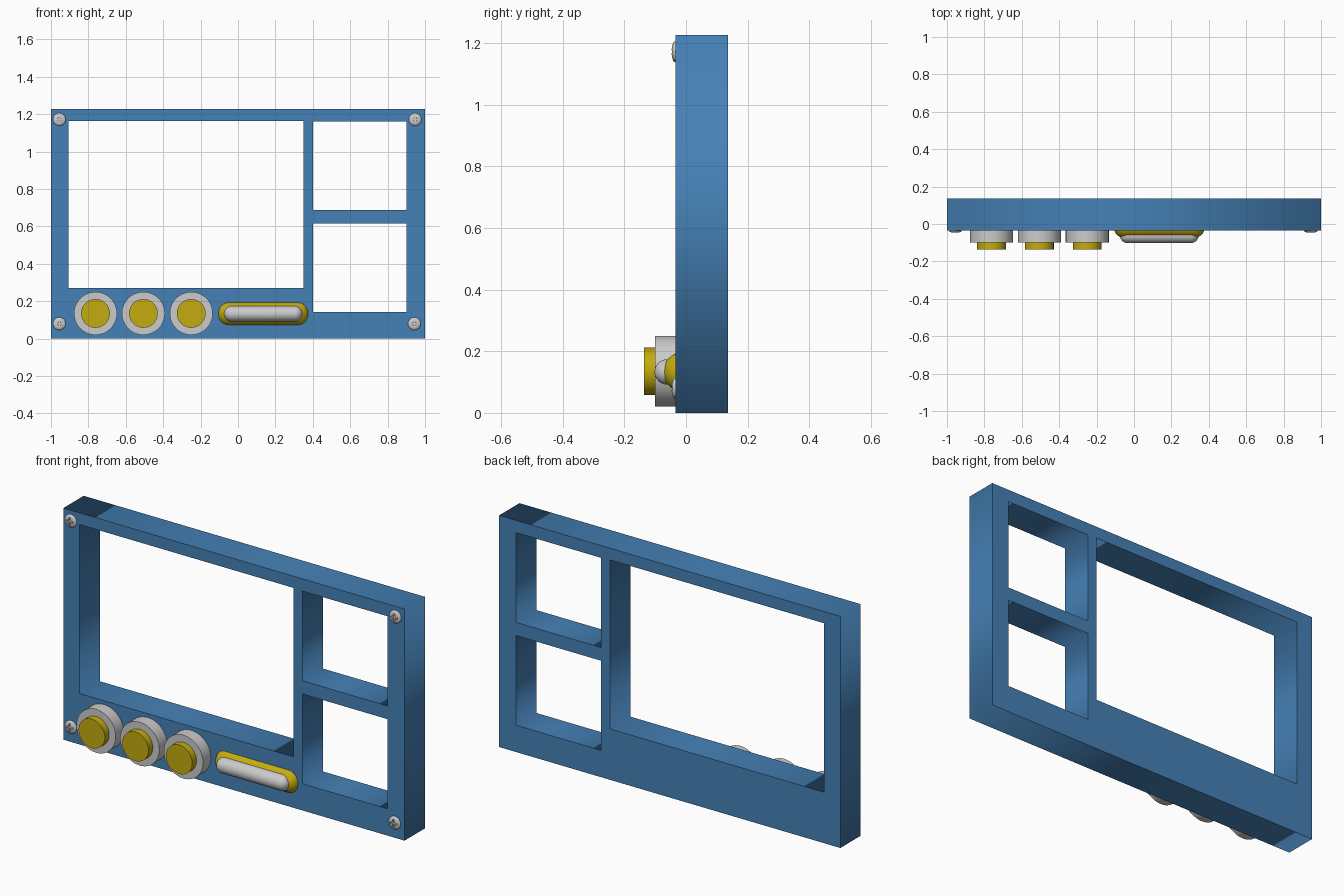
import bpy, bmesh, math
from mathutils import Matrix

if "Cube" in bpy.data.objects:
    bpy.data.objects.remove(bpy.data.objects["Cube"])

def material(name, rgb):
    m = bpy.data.materials.new(name)
    m.diffuse_color = (*rgb, 1)
    m.use_nodes = True
    m.node_tree.nodes["Principled BSDF"].inputs["Base Color"].default_value = m.diffuse_color
    return m

BLUE = material("blue", (0.06, 0.22, 0.47))
YELLOW = material("yellow", (0.55, 0.41, 0.005))
TO_FRONT = Matrix.Rotation(math.radians(90), 4, 'X')   # local z -> -y
TO_SIDE = Matrix.Rotation(math.radians(90), 4, 'Y')    # local z -> +x

def finish(name, bm, mat=None):
    bmesh.ops.recalc_face_normals(bm, faces=bm.faces)
    me = bpy.data.meshes.new(name)
    bm.to_mesh(me)
    bm.free()
    ob = bpy.data.objects.new(name, me)
    bpy.context.collection.objects.link(ob)
    if mat:
        me.materials.append(mat)
    return ob

def smooth(ob):
    bpy.ops.object.select_all(action='DESELECT')
    ob.select_set(True)
    bpy.context.view_layer.objects.active = ob
    bpy.ops.object.shade_smooth_by_angle(angle=math.radians(35))

def lathe(name, profile, loc, turn, mat=None, steps=48):
    """Spin (radius, height) points into a closed solid."""
    bm = bmesh.new()
    vs = [bm.verts.new((r, 0, h)) for r, h in profile]
    es = [bm.edges.new(p) for p in zip(vs, vs[1:])]
    bmesh.ops.spin(bm, geom=vs + es, cent=(0, 0, 0), axis=(0, 0, 1),
                   angle=2 * math.pi, steps=steps)
    bmesh.ops.remove_doubles(bm, verts=bm.verts, dist=1e-5)
    bm.transform(Matrix.Translation(loc) @ turn)
    ob = finish(name, bm, mat)
    smooth(ob)
    return ob

def rounded_bar(name, x0, x1, y, z, r, corner, mat=None):
    """Round bar along x with rounded ends."""
    half = (x1 - x0) / 2
    arc = [(r - corner + corner * math.cos(a), half - corner + corner * math.sin(a))
           for a in (math.radians(90 * i / 10) for i in range(11))]
    profile = [(0, -half)] + [(q, -h) for q, h in reversed(arc)] + arc + [(0, half)]
    return lathe(name, profile, ((x0 + x1) / 2, y, z), TO_SIDE, mat)

# Frame with three window openings, cut from one extruded outline
cu = bpy.data.curves.new("frame", 'CURVE')
cu.dimensions = '2D'
cu.fill_mode = 'BOTH'
cu.extrude = 0.085
for x0, x1, z0, z1 in ((-1, 1, 0, 1.227), (-0.905, 0.35, 0.27, 1.165),
                       (0.402, 0.90, 0.687, 1.162), (0.402, 0.90, 0.142, 0.617)):
    s = cu.splines.new('POLY')
    s.points.add(3)
    for p, (x, z) in zip(s.points, ((x0, z0), (x1, z0), (x1, z1), (x0, z1))):
        p.co = (x, z, 0, 1)
    s.use_cyclic_u = True
frame = bpy.data.objects.new("frame", cu)
bpy.context.collection.objects.link(frame)
frame.rotation_euler.x = math.radians(90)
frame.location.y = 0.051
cu.materials.append(BLUE)
bpy.context.view_layer.objects.active = frame
frame.select_set(True)
bpy.ops.object.convert(target='MESH')

# Round buttons: grey collar and yellow cap
for i, x in enumerate((-0.762, -0.506, -0.25), 1):
    lathe(f"button_collar_{i}", [(0, 0), (0.115, 0), (0.115, 0.068), (0, 0.068)],
          (x, -0.032, 0.135), TO_FRONT)
    lathe(f"button_cap_{i}", [(0, 0), (0.077, 0), (0.077, 0.056), (0, 0.056)],
          (x, -0.08, 0.135), TO_FRONT, YELLOW)

# Long rounded bar button
rounded_bar("bar_base", -0.107, 0.377, -0.010, 0.133, 0.064, 0.055, YELLOW)
rounded_bar("bar_cap", -0.075, 0.345, -0.061, 0.133, 0.041, 0.041)

# Corner screws: domed heads with a cross recess
dome = [(0, 0), (0.034, 0)] + [(0.034 * math.cos(a), 0.014 + 0.011 * math.sin(a))
        for a in (math.radians(90 * i / 6) for i in range(6))] + [(0, 0.025)]
a, b = 0.005, 0.02
cross = [(a, a), (a, b), (-a, b), (-a, a), (-b, a), (-b, -a),
         (-a, -a), (-a, -b), (a, -b), (a, -a), (b, -a), (b, a)]
for i, (x, z) in enumerate(((-0.955, 1.172), (0.947, 1.172),
                            (-0.955, 0.08), (0.943, 0.08)), 1):
    screw = lathe(f"screw_{i}", dome, (x, -0.022, z), TO_FRONT, steps=32)
    bm = bmesh.new()
    face = bm.faces.new([bm.verts.new((u, 0, v)) for u, v in cross])
    ext = bmesh.ops.extrude_face_region(bm, geom=[face])
    bmesh.ops.translate(bm, vec=(0, -0.04, 0),
                        verts=[g for g in ext["geom"] if isinstance(g, bmesh.types.BMVert)])
    bm.transform(Matrix.Translation((x, -0.038, z)))
    cutter = finish(f"cross_cutter_{i}", bm)
    mod = screw.modifiers.new("cross", 'BOOLEAN')
    mod.operation = 'DIFFERENCE'
    mod.solver = 'EXACT'
    mod.object = cutter
    bpy.context.view_layer.objects.active = screw
    bpy.ops.object.modifier_apply(modifier=mod.name)
    bpy.data.objects.remove(cutter)
